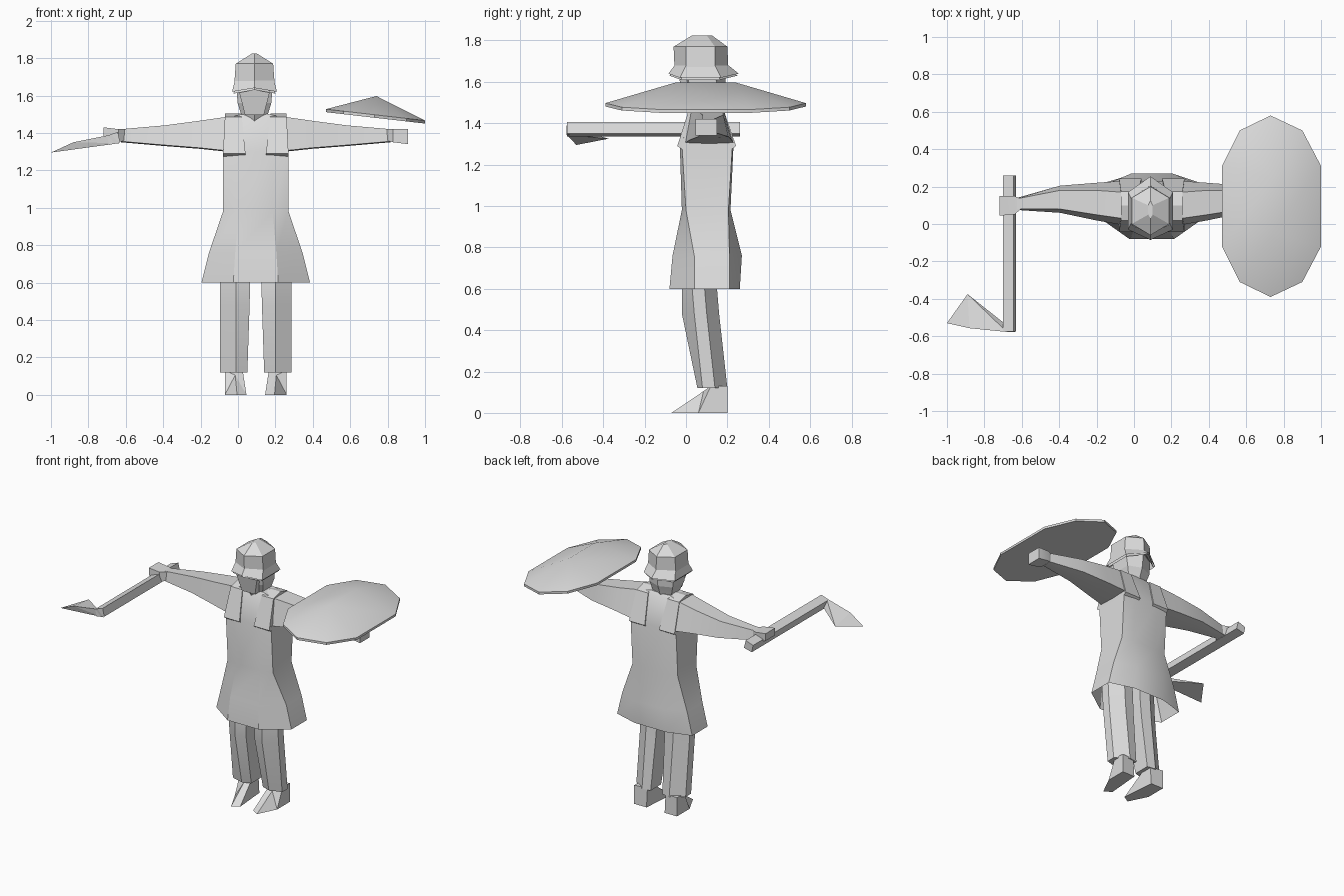
import bpy, bmesh, math

grey = bpy.data.materials.new("light grey")
grey.diffuse_color = (0.72, 0.72, 0.72, 1)
CX = 0.095  # body centre line


def make(name, verts, faces, angle=25):
    me = bpy.data.meshes.new(name)
    me.from_pydata(verts, [], faces)
    bm = bmesh.new()
    bm.from_mesh(me)
    bmesh.ops.recalc_face_normals(bm, faces=bm.faces)
    bm.to_mesh(me)
    bm.free()
    me.materials.append(grey)
    ob = bpy.data.objects.new(name, me)
    bpy.context.collection.objects.link(ob)
    bpy.ops.object.select_all(action='DESELECT')
    ob.select_set(True)
    bpy.context.view_layer.objects.active = ob
    bpy.ops.object.shade_smooth_by_angle(angle=math.radians(angle))
    return ob


def loft(name, rings, start=True, end=True, angle=25):
    n = len(rings[0])
    verts = [p for r in rings for p in r]
    faces = [(i * n + j, i * n + (j + 1) % n, (i + 1) * n + (j + 1) % n, (i + 1) * n + j)
             for i in range(len(rings) - 1) for j in range(n)]
    if start:
        faces.append(tuple(range(n)))
    if end:
        faces.append(tuple(range(len(verts) - n, len(verts))))
    return make(name, verts, faces, angle)


def body_ring(z, w, y0, y1, front, back, mid):
    # eight-sided section: flat sides, front and back pushed out in the middle
    return [(CX - w, y0, z), (CX - mid, front, z), (CX + mid, front, z), (CX + w, y0, z),
            (CX + w, y1, z), (CX + mid, back, z), (CX - mid, back, z), (CX - w, y1, z)]


# Tunic with a flared open skirt
loft("tunic", [
    body_ring(0.60, 0.29, 0.04, 0.21, -0.08, 0.26, 0.12),
    body_ring(0.76, 0.25, 0.04, 0.21, -0.065, 0.27, 0.11),
    body_ring(0.98, 0.175, 0.0, 0.205, -0.02, 0.215, 0.09),
    body_ring(1.30, 0.175, -0.02, 0.225, -0.03, 0.23, 0.09),
    body_ring(1.48, 0.16, 0.035, 0.16, 0.025, 0.17, 0.08),
    body_ring(1.50, 0.07, 0.04, 0.15, 0.035, 0.155, 0.04)], start=False)

for side, s in (("left", -1), ("right", 1)):
    X = lambda v: CX + s * v

    # Shoulder strap: thin plate bent over the shoulder
    path = [(-0.042, 1.29, 0.055, 0.175), (0.02, 1.485, 0.075, 0.165), (0.1, 1.505, 0.08, 0.165),
            (0.175, 1.485, 0.075, 0.165), (0.242, 1.29, 0.055, 0.175)]
    loft(side + "_strap", [[(X(a), y, z), (X(b), y, z),
                            (X(b), y + (0.1 - y) * 0.2, z - 0.02),
                            (X(a), y + (0.1 - y) * 0.2, z - 0.02)] for y, z, a, b in path])

    # Sleeve tapering to the wrist: (distance, y low, y high, y top low, y top high, z low, z high)
    arm = [(0.16, -0.005, 0.23, 0.03, 0.17, 1.305, 1.485),
           (0.30, 0.02, 0.22, 0.05, 0.18, 1.32, 1.465),
           (0.49, 0.06, 0.205, 0.08, 0.18, 1.335, 1.44),
           (0.72, 0.075, 0.14, 0.08, 0.135, 1.355, 1.42)]
    loft(side + "_arm", [[(X(d), a, zl), (X(d), (a + b) / 2, zl - 0.005), (X(d), b, zl),
                          (X(d), tb, zh), (X(d), ta, zh)]
                         for d, a, b, ta, tb, zl, zh in arm], angle=35)

    # Fist
    lift = 0.02 if s < 0 else 0
    hand = [(0.70, 0.08, 0.135, 1.36, 1.42), (0.735, 0.05, 0.15, 1.35, 1.42),
            (0.815, 0.045, 0.15, 1.34 + lift * 2, 1.42 + lift / 2)]
    loft(side + "_hand", [[(X(d), a, zl), (X(d), b, zl), (X(d), b, zh), (X(d), a, zh)]
                          for d, a, b, zl, zh in hand])

    # Trouser leg: (z, inner, ridge, outer, y front, y side, y back)
    leg = [(0.80, 0.03, 0.105, 0.19, -0.01, 0.08, 0.14),
           (0.60, 0.03, 0.105, 0.19, -0.02, 0.09, 0.15),
           (0.48, 0.033, 0.105, 0.19, -0.02, 0.10, 0.16),
           (0.12, 0.045, 0.105, 0.19, 0.055, 0.14, 0.20)]
    loft(side + "_leg", [[(X(i), yf + 0.02, z), (X(r), yf, z), (X(o), ys - 0.06, z), (X(o), ys, z),
                          (X(r), yb, z), (X(i), yb - 0.01, z)]
                         for z, i, r, o, yf, ys, yb in leg], angle=15)

    # Wedge shoe with ankle
    make(side + "_shoe", [(X(0.05), -0.04, 0), (X(0.10), -0.07, 0), (X(0.165), 0.06, 0),
                          (X(0.165), 0.20, 0), (X(0.07), 0.20, 0),
                          (X(0.11), 0.085, 0.105), (X(0.165), 0.12, 0.13),
                          (X(0.165), 0.20, 0.13), (X(0.07), 0.19, 0.13), (X(0.07), 0.12, 0.13)],
         [(0, 1, 2, 3, 4), (0, 1, 5), (1, 2, 5), (2, 6, 5), (2, 3, 7, 6), (3, 4, 8, 7),
          (4, 0, 9, 8), (0, 5, 9), (5, 6, 9), (6, 7, 8, 9)], angle=10)


def hexa(z, w, front, f2, b2, back, dz=0.0):
    # six-sided section with points at front and back
    c = 0.088
    return [(c, front, z + dz), (c + w, f2, z), (c + w, b2, z),
            (c, back, z + dz), (c - w, b2, z), (c - w, f2, z)]


# Head and neck, with a tapered face plate
loft("head", [hexa(1.44, 0.05, 0.03, 0.06, 0.13, 0.15), hexa(1.51, 0.075, 0.0, 0.04, 0.14, 0.165),
              hexa(1.56, 0.09, -0.02, 0.02, 0.15, 0.185), hexa(1.68, 0.10, -0.04, 0.0, 0.14, 0.2)], angle=10)
loft("face", [[(0.088 - w, y, z), (0.088 + w, y, z), (0.088 + w, 0.06, z), (0.088 - w, 0.06, z)]
              for z, w, y in ((1.495, 0.05, -0.01), (1.63, 0.085, -0.035))])

# Hat: faceted crown and sloping brim
loft("hat_crown", [hexa(1.66, 0.108, -0.055, 0.0, 0.14, 0.205), hexa(1.77, 0.10, -0.06, 0.0, 0.14, 0.2),
                   hexa(1.825, 0.012, 0.03, 0.05, 0.10, 0.125)], angle=10)
loft("hat_brim", [hexa(1.62, 0.12, -0.085, -0.03, 0.17, 0.255, 0.02),
                  hexa(1.68, 0.105, -0.055, 0.0, 0.14, 0.205),
                  hexa(1.67, 0.10, -0.05, 0.0, 0.14, 0.2),
                  hexa(1.61, 0.112, -0.08, -0.025, 0.165, 0.25, 0.02)], start=False, end=False, angle=10)

# Shield: long ten-sided plate, tilted, rising to a short ridge
half = [(0.47, 0.31), (0.565, 0.50), (0.73, 0.58), (0.90, 0.50), (1.0, 0.31)]
outline = half + [(x, 0.19 - y) for x, y in reversed(half)]
tilt = lambda x: 1.527 - 0.115 * (x - 0.47)
n = len(outline)
sv = [(x, y, tilt(x)) for x, y in outline] + [(x, y, tilt(x) - 0.016) for x, y in outline]
sv += [(0.74, 0.24, 1.597), (0.74, -0.05, 1.597)]
sf = [(i, (i + 1) % n, n + (i + 1) % n, n + i) for i in range(n)] + [tuple(range(n, 2 * n))]
sf += [(i, i + 1, 2 * n) for i in range(4)] + [(i, i + 1, 2 * n + 1) for i in range(5, 9)]
sf += [(4, 5, 2 * n + 1, 2 * n), (9, 0, 2 * n, 2 * n + 1)]
make("shield", sv, sf, angle=30)

# Tool: slanted square handle and a flat pointed blade
loft("tool_handle", [[(-0.70, y, 1.385), (-0.643, y, 1.405), (-0.63, y, 1.35), (-0.69, y, 1.335)]
                     for y in (-0.575, 0.26)])
make("tool_blade", [(-0.635, -0.577, 1.345), (-0.68, -0.577, 1.39), (-1.0, -0.53, 1.295),
                    (-0.88, -0.557, 1.35), (-0.89, -0.375, 1.325)],
     [(1, 3, 4), (3, 2, 4), (0, 1, 4), (0, 4, 2), (0, 2, 3), (0, 3, 1)], angle=5)
